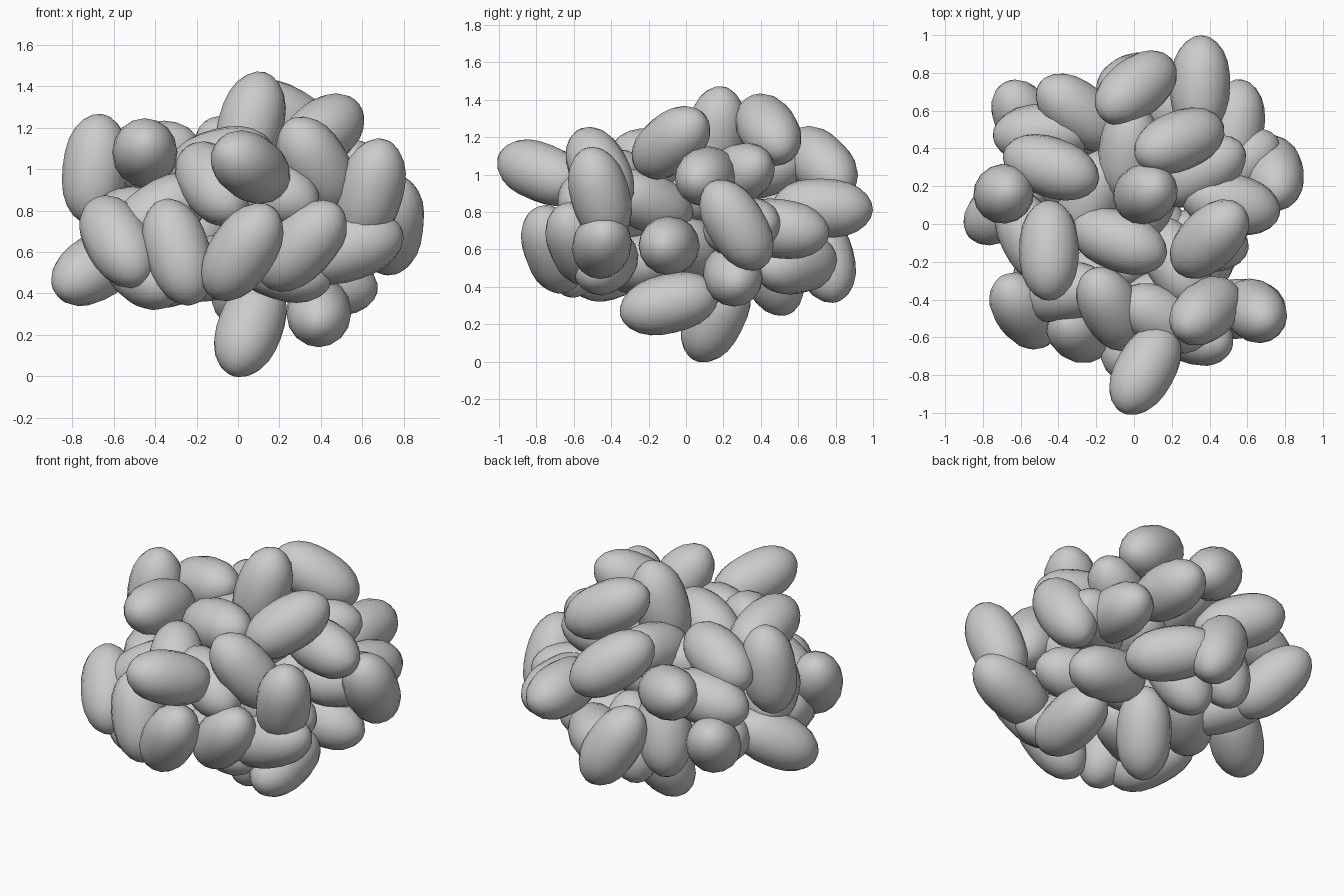
import bpy, bmesh
from mathutils import Vector, Matrix

HALF_LEN, HALF_WID = 0.27, 0.158


def pod(name, cx, cy, cz, dx, dy, dz):
    """Smooth elongated pod centred at c, pointing along d."""
    bm = bmesh.new()
    bmesh.ops.create_uvsphere(bm, u_segments=16, v_segments=12, radius=1)
    rot = Vector((dx, dy, dz)).to_track_quat('Z', 'Y').to_matrix().to_4x4()
    for v in bm.verts:
        # slightly fuller than an ellipsoid
        full = 1 + 0.05 * (1 - (2 * v.co.z ** 2 - 1) ** 2)
        v.co = Vector((v.co.x * HALF_WID * full, v.co.y * HALF_WID * full, v.co.z * HALF_LEN))
    bm.transform(Matrix.Translation((cx, cy, cz)) @ rot)
    for f in bm.faces:
        f.smooth = True
    me = bpy.data.meshes.new(name)
    bm.to_mesh(me)
    bm.free()
    ob = bpy.data.objects.new(name, me)
    bpy.context.collection.objects.link(ob)


# each pod: centre and pointing direction
front = [
    (.06, -.77, 1.01, .24, .43, -.17),
    (.02, -.71, .60, .20, -.10, .30),
    (-.29, -.57, .60, .14, -.10, -.45),
    (-.58, -.46, .65, .22, -.30, -.38),
    (.31, -.58, .63, .30, -.12, .32),
    (.54, -.45, .62, .36, .03, .12),
    (.64, -.46, .89, .12, -.12, .45),
    (.38, -.46, 1.02, -.22, -.18, .36),
    (-.12, -.45, .93, .20, -.35, -.28),
    (.15, -.50, .90, .40, -.20, -.15),
    (-.45, -.38, .50, .20, -.35, -.15),
    (.20, -.43, .53, .30, -.10, -.10),
    (-.38, -.36, .78, .30, .05, .20),
]
underside = [
    (.39, -.09, .31, 0, .50, .12),
    (.06, .16, .24, .15, .20, .40),
    (.41, .25, .46, .50, .05, -.10),
    (-.30, .10, .50, .30, .30, .10),
    (-.15, -.25, .52, .40, .20, .05),
    (.05, .05, .60, .30, -.20, .10),
]
left_side = [
    (-.68, .09, .53, .28, .22, .18),
    (-.69, .16, 1.00, .06, .03, .55),
    (-.45, -.14, 1.08, 0, -.48, .10),
    (-.55, -.07, .75, .20, -.40, .10),
    (-.44, .30, 1.06, .38, -.13, .12),
    (-.48, .48, .88, .50, .03, .06),
    (-.57, .54, .64, -.16, .28, .22),
    (-.44, .27, .56, -.30, .30, .12),
    (-.22, .15, .93, .20, .40, .10),
]
back = [
    (.35, .73, .82, .02, .55, -.02),
    (.01, .72, 1.06, .28, .22, -.22),
    (.24, .44, 1.24, .45, .18, -.26),
    (-.29, .59, .91, -.32, .25, .12),
    (-.01, .74, .56, .20, .10, -.38),
    (-.21, .51, .62, -.10, .10, -.42),
    (.21, .59, .52, -.30, .30, .05),
    (-.03, .38, 1.03, .05, .45, .10),
    (.05, .45, .49, .15, -.15, .35),
]
right_side = [
    (.40, -.08, 1.17, .33, .33, .27),
    (.74, .27, .73, .05, -.28, .45),
    (.51, .11, .99, .50, -.12, -.05),
    (.35, .28, 1.00, .35, .20, .10),
    (.53, .50, .71, .08, .50, -.06),
    (.34, -.09, .62, .50, -.08, 0),
    (.22, -.20, .85, .20, -.35, .15),
    (.54, .30, .72, .40, .30, .05),
]
crown = [
    (.06, .16, 1.21, .12, .06, .45),
    (-.08, -.09, 1.04, .40, -.15, .10),
    (.05, .10, .90, .20, .40, .05),
]

for label, group in (("front_pod", front), ("underside_pod", underside),
                     ("left_pod", left_side), ("back_pod", back),
                     ("right_pod", right_side), ("crown_pod", crown)):
    for i, p in enumerate(group):
        pod(f"{label}_{i + 1}", *p)
